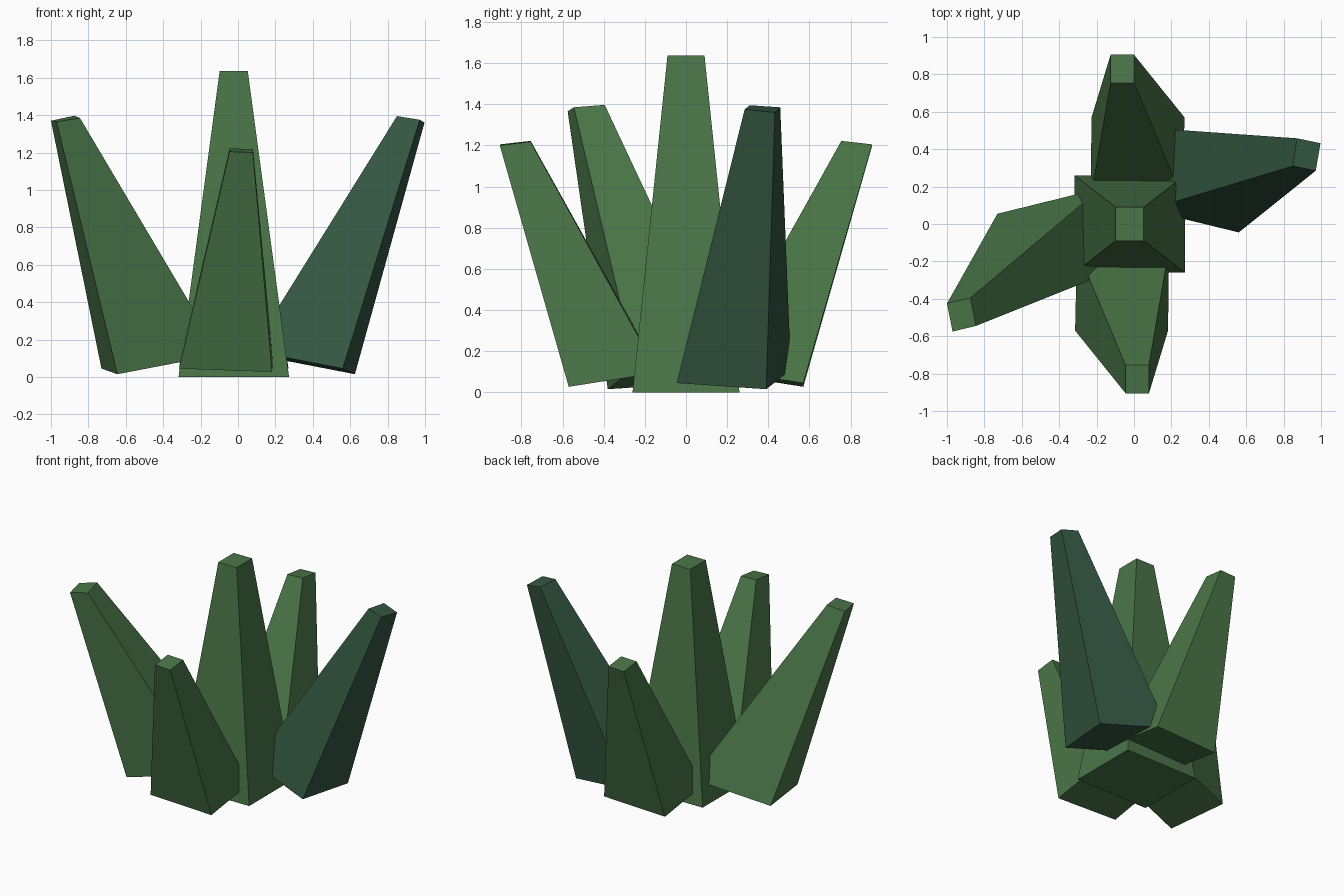
import bpy
import bmesh

if "Cube" in bpy.data.objects:
    bpy.data.objects.remove(bpy.data.objects["Cube"])


def material(name, rgb):
    m = bpy.data.materials.new(name)
    m.diffuse_color = (*rgb, 1.0)
    m.use_nodes = True
    m.node_tree.nodes["Principled BSDF"].inputs["Base Color"].default_value = m.diffuse_color
    return m


leaf_green = material("leaf green", (0.069, 0.181, 0.065))
teal_green = material("dark teal green", (0.034, 0.095, 0.053))


def leaf(name, base, top, mat):
    """Tapered four-sided leaf lofted from a base quad to a top quad."""
    bm = bmesh.new()
    b = [bm.verts.new(p) for p in base]
    t = [bm.verts.new(p) for p in top]
    bm.faces.new(b[::-1])
    bm.faces.new(t)
    for i in range(4):
        j = (i + 1) % 4
        bm.faces.new((b[i], b[j], t[j], t[i]))
    bmesh.ops.recalc_face_normals(bm, faces=bm.faces)
    mesh = bpy.data.meshes.new(name)
    bm.to_mesh(mesh)
    bm.free()
    mesh.materials.append(mat)
    ob = bpy.data.objects.new(name, mesh)
    bpy.context.collection.objects.link(ob)


def rect(x0, x1, y0, y1, z):
    return [(x0, y0, z), (x1, y0, z), (x1, y1, z), (x0, y1, z)]


CX = -0.0225  # axis of the central leaf


def half_turn(points):
    return [(2 * CX - x, -y, z) for x, y, z in points]


# Upright central leaf
leaf("centre_leaf", rect(-0.318, 0.273, -0.26, 0.26, 0),
     rect(-0.098, 0.052, -0.09, 0.09, 1.637), leaf_green)

# Short front and back leaves, a half turn apart
short_base = [(-0.315, -0.57, 0.045), (0.182, -0.57, 0.027),
              (0.187, -0.135, 0.095), (-0.305, -0.135, 0.11)]
short_top = [(-0.045, -0.905, 1.205), (0.08, -0.905, 1.2),
             (0.08, -0.755, 1.218), (-0.045, -0.755, 1.222)]
leaf("front_leaf", short_base, short_top, leaf_green)
leaf("back_leaf", half_turn(short_base), half_turn(short_top), leaf_green)

# Long side leaves, each leaning outwards with its own twist
leaf("right_leaf",
     [(0.56, -0.045, 0.045), (0.625, 0.39, 0.015),
      (0.135, 0.51, 0.11), (0.07, 0.075, 0.14)],
     [(0.972, 0.285, 1.375), (0.997, 0.432, 1.36),
      (0.872, 0.458, 1.385), (0.85, 0.31, 1.395)], teal_green)
leaf("left_leaf",
     [(-0.73, 0.055, 0.045), (-0.645, -0.38, 0.015),
      (-0.095, -0.245, 0.12), (-0.18, 0.19, 0.15)],
     [(-1.0, -0.425, 1.37), (-0.97, -0.575, 1.365),
      (-0.845, -0.545, 1.385), (-0.875, -0.395, 1.397)], leaf_green)
